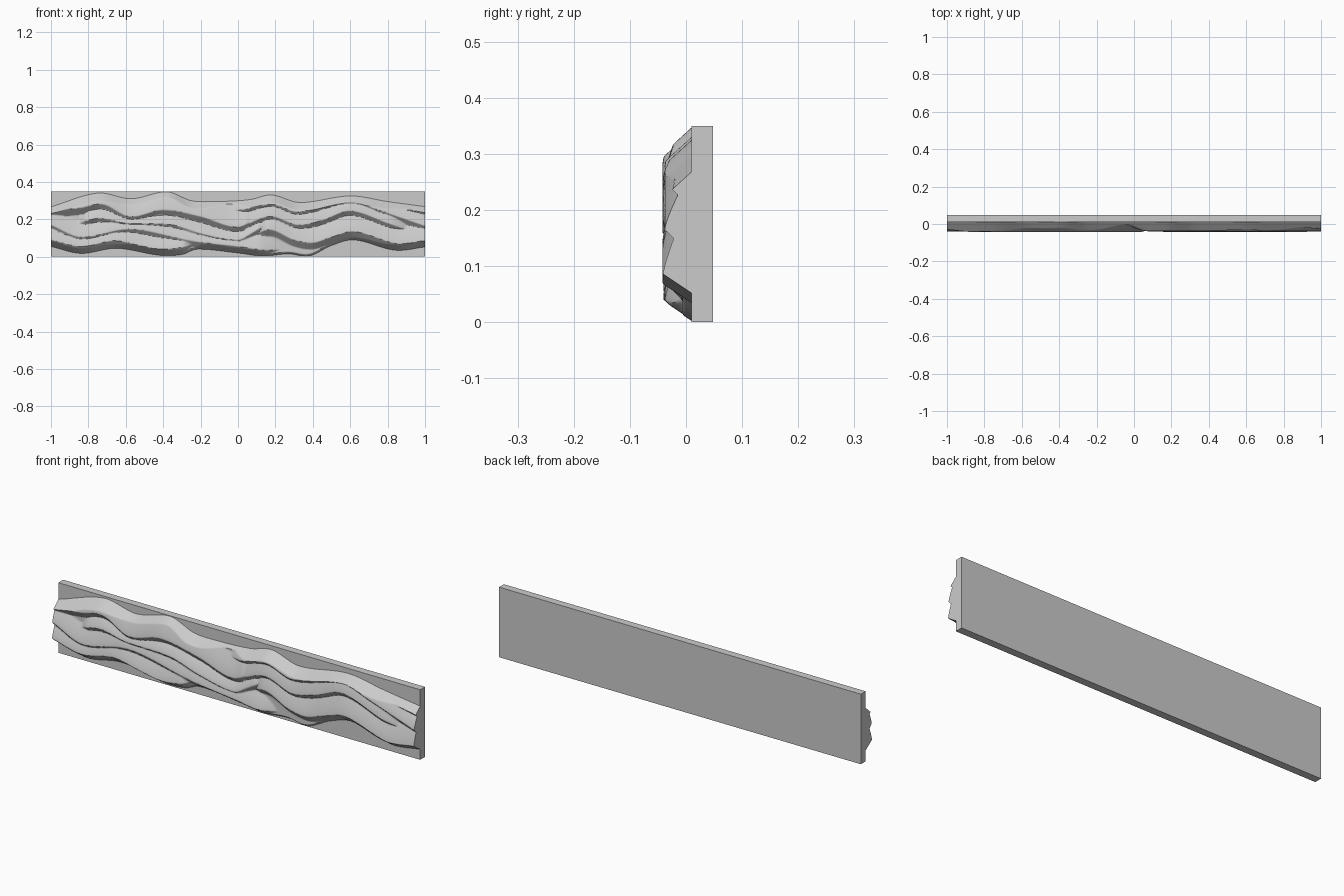
import bpy, bmesh, math

if "Cube" in bpy.data.objects:
    bpy.data.objects.remove(bpy.data.objects["Cube"])

FRONT = 0.01    # front plane of the backing board


def curve(pts, x):
    """Smooth Catmull-Rom style interpolation of (x, value) points."""
    if x <= pts[0][0]:
        return pts[0][1]
    if x >= pts[-1][0]:
        return pts[-1][1]
    i = max(k for k in range(len(pts) - 1) if pts[k][0] <= x)

    def slope(k):
        a, b = pts[max(k - 1, 0)], pts[min(k + 1, len(pts) - 1)]
        return (b[1] - a[1]) / (b[0] - a[0])
    (x0, v0), (x1, v1) = pts[i], pts[i + 1]
    d = x1 - x0
    t = (x - x0) / d
    return ((2*t**3 - 3*t*t + 1) * v0 + (t**3 - 2*t*t + t) * d * slope(i)
            + (3*t*t - 2*t**3) * v1 + (t**3 - t*t) * d * slope(i + 1))


# outline of the carving
TOP = [(-1, .267), (-.75, .34), (-.57, .31), (-.38, .347), (-.25, .30), (-.12, .295), (.06, .305),
       (.18, .33), (.33, .29), (.6, .325), (.8, .295), (1, .268)]
BOTTOM = [(-1, .055), (-.84, .018), (-.65, .045), (-.42, .008), (-.3, .012), (-.22, .04), (0, .02),
          (.13, .004), (.27, .015), (.38, .004), (.5, .06), (.62, .09), (.84, .035), (1, .052)]

# crest lines of the strands: (height, upper width, fade left, fade right, points)
STRANDS = [
    (.050, .08, 0, .1, [(-1, .09), (-.84, .055), (-.65, .085), (-.45, .04), (-.3, .05), (-.2, .08)]),
    (.048, .08, 0, .2, [(-1, .17), (-.84, .105), (-.62, .145), (-.5, .14), (-.25, .085), (0, .055),
                        (.15, .035), (.3, .045)]),
    (.046, .06, .1, .05, [(-.9, .16), (-.75, .205), (-.6, .18), (-.35, .17), (-.2, .125), (0, .09),
                          (.08, .13), (.16, .18)]),
    (.052, .09, 0, .1, [(-1, .245), (-.85, .26), (-.72, .28), (-.58, .215), (-.4, .25), (-.2, .215),
                        (0, .16), (.14, .235)]),
    (.048, .07, .2, 0, [(-.12, .28), (0, .25), (.18, .28), (.32, .24), (.6, .295), (.75, .25), (1, .165)]),
    (.050, .09, .1, .2, [(-.02, .14), (.17, .215), (.32, .17), (.45, .195), (.6, .245), (.8, .18), (1, .11)]),
    (.052, .09, .1, 0, [(.06, .10), (.17, .145), (.3, .09), (.4, .075), (.5, .105), (.62, .135), (.85, .07),
                        (1, .08)]),
    (.036, .05, .1, 0, [(.72, .285), (.85, .265), (1, .238)]),
]


def fade(d, length):
    if length == 0:
        return 1
    t = min(max(d / length, 0), 1)
    return t * t * (3 - 2 * t)


def depth(x, z, crests, zb, zt):
    """Relief depth: tallest strand, limited by the carving's sloped rim."""
    h = .016
    for height, width, crest in crests:
        d = z - crest
        if d < 0:
            v = height + 1.0 * d
        else:
            v = height - .028 * min(d / width, 1.6) ** 1.3
        h = max(h, v)
    return max(0, min(h, 1.5 * (z - zb), 1.1 * (zt - z)))


# carved flowing relief
NX, NZ = 260, 90
bm = bmesh.new()
grid = []
for i in range(NX + 1):
    x = -1 + 2 * i / NX
    zb, zt = curve(BOTTOM, x), curve(TOP, x)
    crests = []
    for h, w, fl, fr, pts in STRANDS:
        a, b = pts[0][0], pts[-1][0]
        if a <= x <= b:
            crests.append((h * fade(x - a, fl) * fade(b - x, fr), w, curve(pts, x)))
    col = []
    for j in range(NZ + 1):
        z = zb + (zt - zb) * j / NZ
        col.append(bm.verts.new((x, FRONT - depth(x, z, crests, zb, zt), z)))
    grid.append(col)
for a, b in zip(grid, grid[1:]):
    for j in range(NZ):
        bm.faces.new((a[j], b[j], b[j + 1], a[j + 1]))
bm.faces.new(grid[0])
bm.faces.new(grid[-1][::-1])
bmesh.ops.recalc_face_normals(bm, faces=bm.faces)
mesh = bpy.data.meshes.new("wave_relief")
bm.to_mesh(mesh)
bm.free()
relief = bpy.data.objects.new("wave_relief", mesh)
bpy.context.collection.objects.link(relief)
bpy.context.view_layer.objects.active = relief
relief.select_set(True)
bpy.ops.object.shade_smooth_by_angle(angle=math.radians(40))

# backing board
bpy.ops.mesh.primitive_cube_add(size=1, location=(0, .029, .175))
board = bpy.context.object
board.name = "backing_board"
board.scale = (2, .038, .35)
bpy.ops.object.transform_apply(location=False, rotation=False, scale=True)
